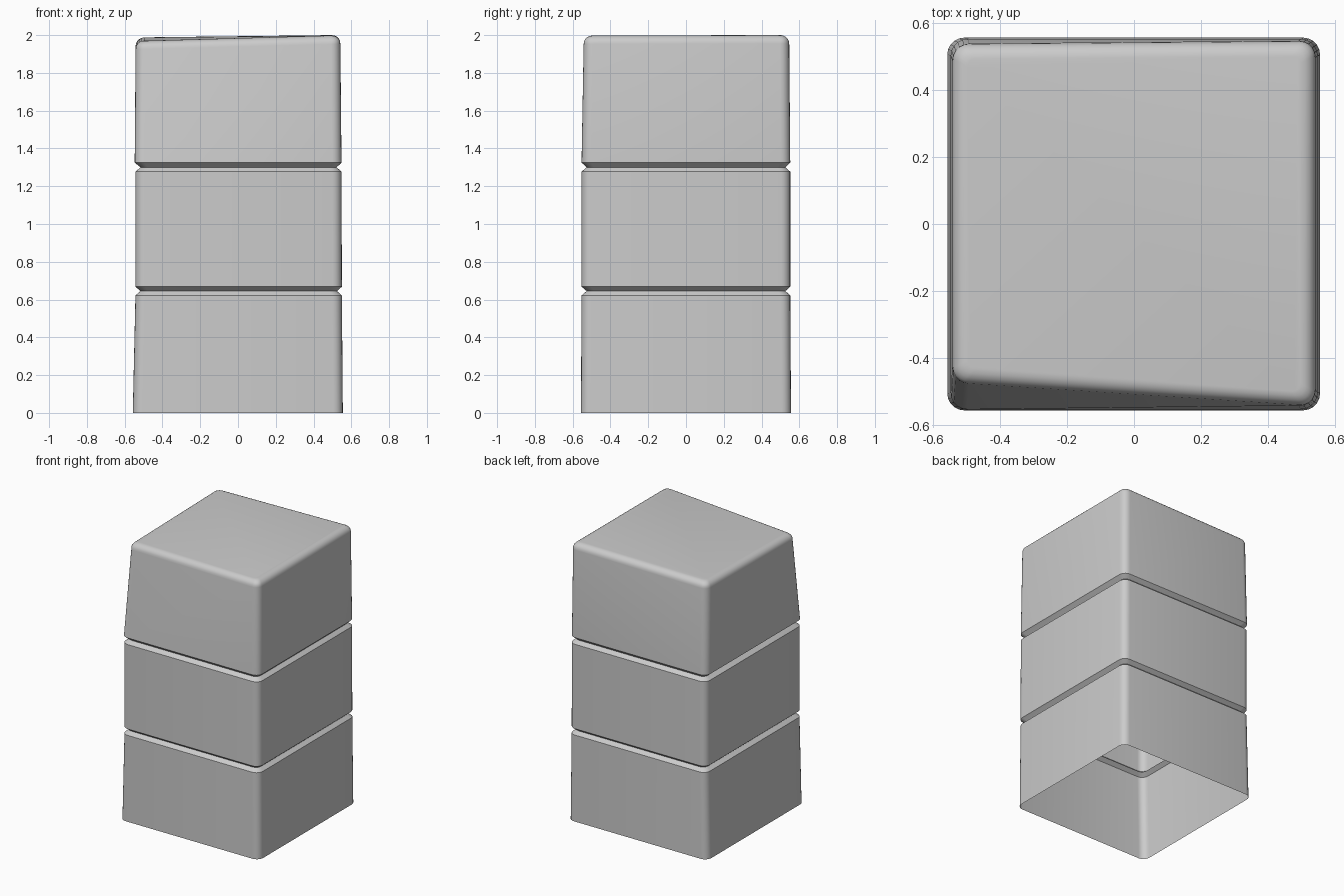
import bpy, bmesh, math
from mathutils import Vector

if "Cube" in bpy.data.objects:
    bpy.data.objects.remove(bpy.data.objects["Cube"])

SEG = 5  # segments in each rounded corner


def box(x0, x1, y0, y1, z):
    """Four corners, counter-clockwise from front left."""
    return [Vector(p) for p in ((x0, y0, z), (x1, y0, z), (x1, y1, z), (x0, y1, z))]


def shrink(corners, d, dz=0.0):
    signs = ((1, 1), (-1, 1), (-1, -1), (1, -1))
    return [c + Vector((sx * d, sy * d, dz)) for c, (sx, sy) in zip(corners, signs)]


def rounded(corners, r):
    """Ring of points with every corner rounded."""
    pts = []
    for i, c in enumerate(corners):
        a = (corners[i - 1] - c).normalized() * r
        b = (corners[(i + 1) % 4] - c).normalized() * r
        for k in range(SEG + 1):
            t = math.pi / 2 * k / SEG
            pts.append(c + a * (1 - math.sin(t)) + b * (1 - math.cos(t)))
    return pts


# Three stacked blocks with V grooves between them
rings = [
    rounded(box(-0.557, 0.555, -0.556, 0.556, 0.0), 0.05),
    rounded(box(-0.543, 0.55, -0.553, 0.552, 0.622), 0.05),
    rounded(box(-0.516, 0.524, -0.526, 0.526, 0.645), 0.04),
    rounded(box(-0.543, 0.55, -0.553, 0.552, 0.668), 0.05),
    rounded(box(-0.543, 0.548, -0.553, 0.552, 1.277), 0.05),
    rounded(box(-0.516, 0.522, -0.526, 0.526, 1.3), 0.04),
    rounded(box(-0.547, 0.548, -0.553, 0.552, 1.325), 0.05),
]

# Uneven top with a rounded edge; the front left corner leans inwards
top = [Vector(p) for p in ((-0.542, -0.475, 1.97), (0.542, -0.545, 1.998),
                           (0.542, 0.547, 2.0), (-0.542, 0.538, 1.988))]
BEVEL = 0.045
for k in range(SEG + 1):
    t = math.pi / 2 * k / SEG
    ring = shrink(top, BEVEL * (1 - math.cos(t)), -BEVEL * (1 - math.sin(t)))
    rings.append(rounded(ring, 0.05 - 0.025 * k / SEG))

# Loft the rings into an open-bottomed shell
bm = bmesh.new()
loops = [[bm.verts.new(p) for p in ring] for ring in rings]
n = len(loops[0])
for lo, hi in zip(loops, loops[1:]):
    for i in range(n):
        j = (i + 1) % n
        bm.faces.new((lo[i], lo[j], hi[j], hi[i]))
bm.faces.new(loops[-1])

mesh = bpy.data.meshes.new("stone_pillar")
bm.to_mesh(mesh)
bm.free()
pillar = bpy.data.objects.new("stone_pillar", mesh)
bpy.context.collection.objects.link(pillar)
bpy.context.view_layer.objects.active = pillar
pillar.select_set(True)
bpy.ops.object.shade_smooth_by_angle(angle=math.radians(30))
